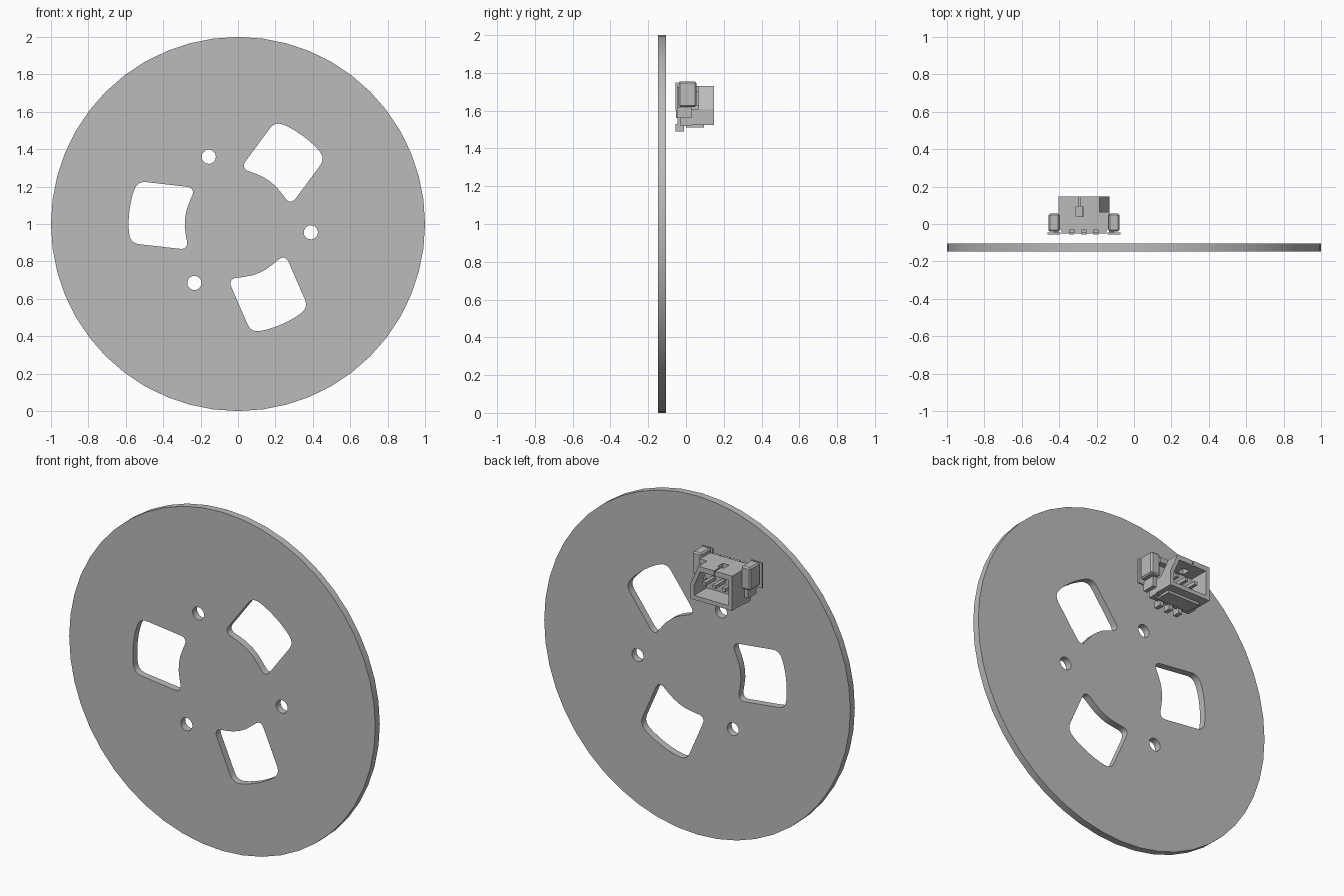
import bpy, bmesh
from math import sin, cos, radians, tau
from mathutils import Vector

if "Cube" in bpy.data.objects:
    bpy.data.objects.remove(bpy.data.objects["Cube"])

grey = bpy.data.materials.new("plain grey")
grey.use_nodes = True
GREY = (0.5, 0.5, 0.5, 1)
grey.diffuse_color = GREY
grey.node_tree.nodes["Principled BSDF"].inputs["Base Color"].default_value = GREY


def finish(bm, name):
    bmesh.ops.recalc_face_normals(bm, faces=bm.faces)
    mesh = bpy.data.meshes.new(name)
    bm.to_mesh(mesh)
    bm.free()
    mesh.materials.append(grey)
    obj = bpy.data.objects.new(name, mesh)
    bpy.context.collection.objects.link(obj)
    return obj


def boxes(name, spans):
    """One object made of boxes, each given as x, y and z ranges."""
    bm = bmesh.new()
    for xs, ys, zs in spans:
        verts = bmesh.ops.create_cube(bm, size=1)["verts"]
        for v in verts:
            v.co = [s[0] if c < 0 else s[1] for c, s in zip(v.co, (xs, ys, zs))]
    return finish(bm, name)


def circle(cx, cz, r, n):
    return [Vector((cx + r * cos(tau * i / n), cz + r * sin(tau * i / n))) for i in range(n)]


def rounded(points, corners, r):
    """Replace the listed corner points by short curves."""
    out = []
    for i, p in enumerate(points):
        if i not in corners:
            out.append(p)
            continue
        a = p + (points[i - 1] - p).normalized() * r
        b = p + (points[(i + 1) % len(points)] - p).normalized() * r
        for k in range(7):
            t = k / 6
            out.append(a * (1 - t) ** 2 + p * 2 * t * (1 - t) + b * t * t)
    return out


def polar(r, deg):
    return Vector((r * cos(radians(deg)), r * sin(radians(deg))))


def window(angle):
    """Opening with parallel sides and arcs at its inner and outer ends."""
    w = 0.167
    pts = [Vector((0.561, -w))]
    pts += [polar(0.585, a) for a in (-9, -4.5, 0, 4.5, 9)]
    pts += [Vector((0.561, w)), Vector((0.247, w))]
    pts += [polar(0.285, a) for a in (18, 9, 0, -9, -18)]
    pts += [Vector((0.247, -w))]
    c, s = cos(radians(angle)), sin(radians(angle))
    return [Vector((p.x * c - p.y * s, p.x * s + p.y * c))
            for p in rounded(pts, (0, 6, 7, 13), 0.05)]


# Disc with three windows and three screw holes
loops = [circle(0, 0, 1, 48)]
for k in range(3):
    loops.append(window(53.5 + 120 * k))
    hole = polar(0.392, -6.5 + 120 * k)
    loops.append(circle(hole.x, hole.y, 0.038, 20))
bm = bmesh.new()
for loop in loops:
    vs = [bm.verts.new((p.x, -0.147, p.y + 1)) for p in loop]
    for i, v in enumerate(vs):
        bm.edges.new((vs[i - 1], v))
bmesh.ops.triangle_fill(bm, use_beauty=True, edges=bm.edges[:], normal=(0, -1, 0))
ext = bmesh.ops.extrude_face_region(bm, geom=bm.faces[:])["geom"]
bmesh.ops.translate(bm, vec=(0, 0.042, 0), verts=[g for g in ext if isinstance(g, bmesh.types.BMVert)])
disc = finish(bm, "disc")
bpy.context.view_layer.objects.active = disc
disc.select_set(True)
bpy.ops.object.shade_smooth_by_angle(angle=radians(30))

# Connector housing, open towards the back
X0, X1, MID = -0.404, -0.131, -0.2675
boxes("connector_base", [((X0, X1), (-0.03, 0.03), (1.52, 1.73))])
boxes("connector_top_wall", [
    ((X0, -0.31), (0.03, 0.147), (1.70, 1.73)),
    ((-0.27, -0.184), (0.03, 0.147), (1.70, 1.73)),
    ((-0.184, X1), (0.03, 0.065), (1.70, 1.73)),
    ((-0.31, -0.293), (0.09, 0.147), (1.70, 1.73)),
    ((-0.287, -0.27), (0.09, 0.147), (1.70, 1.73)),
    ((-0.31, -0.27), (0.03, 0.04), (1.70, 1.73))])
boxes("connector_side_walls", [
    ((X0, X0 + 0.025), (0.03, 0.147), (1.525, 1.70)),
    ((X1 - 0.025, X1), (0.03, 0.147), (1.525, 1.61))])
boxes("connector_bottom_wall", [
    ((X0, X1), (0.03, 0.147), (1.525, 1.55)),
    ((X0 + 0.03, X1 - 0.03), (0, 0.095), (1.51, 1.525))])

# Sloping guide at one end of the housing
bm = bmesh.new()
profile = [(-0.184, 1.73), (X1, 1.61), (X1 - 0.025, 1.61), (-0.195, 1.70)]
face = bm.faces.new([bm.verts.new((x, 0.065, z)) for x, z in profile])
ext = bmesh.ops.extrude_face_region(bm, geom=[face])["geom"]
bmesh.ops.translate(bm, vec=(0, 0.082, 0), verts=[g for g in ext if isinstance(g, bmesh.types.BMVert)])
finish(bm, "connector_guide")

# Mounting ribs and contacts
ribs, contacts, blades = [], [], []
for i in range(4):
    x = MID + (i - 1.5) * 0.065
    ribs.append(((x - 0.022, x + 0.022), (-0.052, -0.03), (1.56, 1.725)))
for i in range(3):
    x = MID + (i - 1) * 0.065
    contacts.append(((x - 0.013, x + 0.013), (-0.055, -0.01), (1.49, 1.53)))
    contacts.append(((x - 0.013, x + 0.013), (-0.045, -0.025), (1.53, 1.59)))
    blades.append(((x - 0.01, x + 0.01), (0.03, 0.12), (1.61, 1.63)))
boxes("connector_ribs", ribs)
boxes("connector_contacts", contacts)
boxes("connector_blades", blades)

# Ears with solder feet, one at each end
for name, s in (("left", 1), ("right", -1)):
    def span(a, b):
        return tuple(sorted((MID + s * a, MID + s * b)))
    ear = boxes(name + "_ear", [(span(0.13, 0.19), (-0.04, 0.055), (1.62, 1.755))])
    bevel = ear.modifiers.new("edge", "BEVEL")
    bevel.width, bevel.segments = 0.008, 1
    boxes(name + "_foot", [
        (span(0.125, 0.196), (-0.055, -0.045), (1.60, 1.75)),
        (span(0.135, 0.16), (-0.047, 0.03), (1.56, 1.62))])
